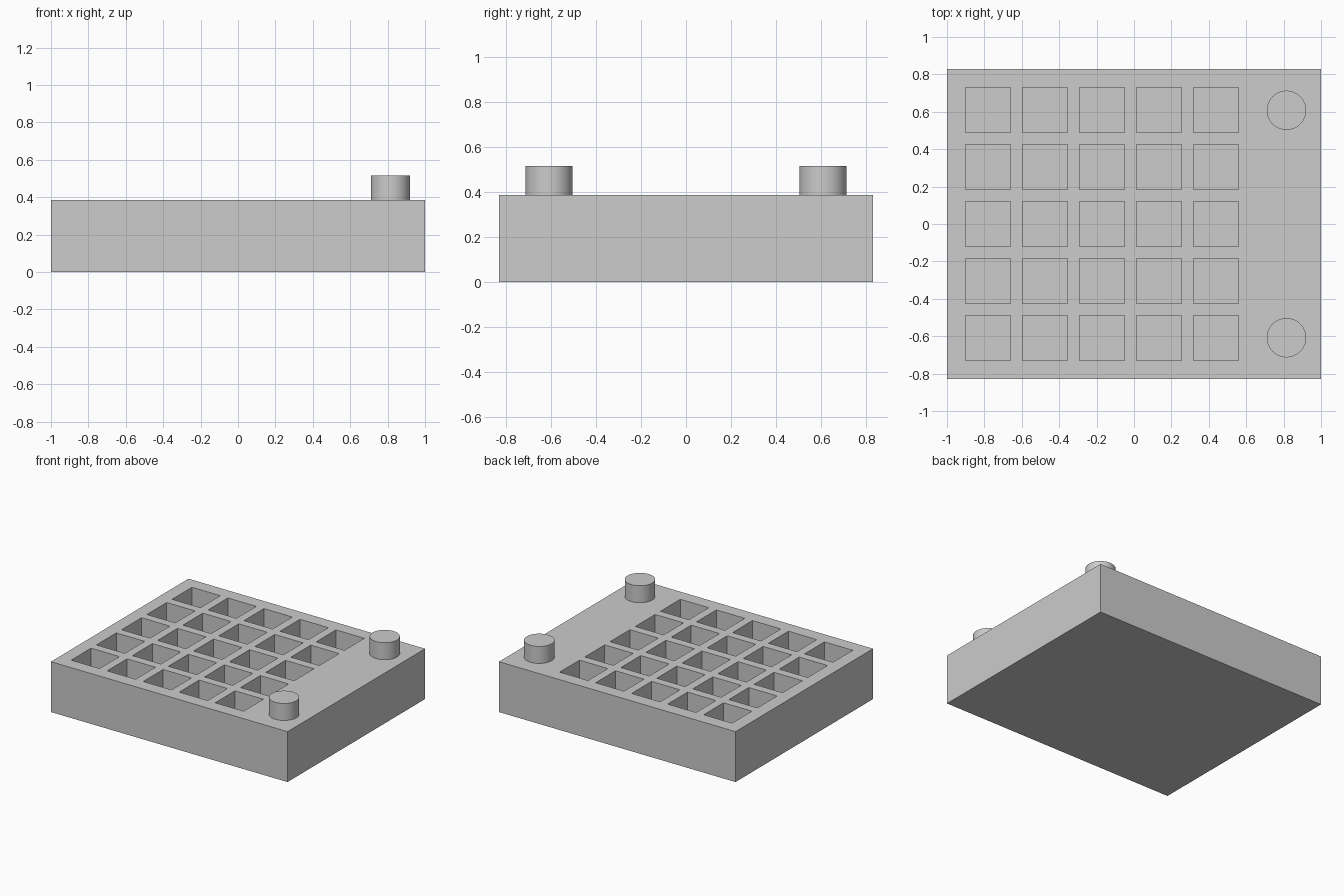
import bpy, bmesh, math
from mathutils import Matrix, Vector

if "Cube" in bpy.data.objects:
    bpy.data.objects.remove(bpy.data.objects["Cube"])

WIDTH, DEPTH, HEIGHT = 2.0, 1.66, 0.385
FLOOR = 0.08
PITCH, POCKET = 0.3045, 0.24
FIRST_X = -0.78
PEG_X, PEG_Y, PEG_R, PEG_TOP = 0.815, 0.608, 0.105, 0.515

grey = bpy.data.materials.new("plain grey")
grey.diffuse_color = (0.604, 0.604, 0.604, 1)
grey.use_nodes = True
grey.node_tree.nodes["Principled BSDF"].inputs["Base Color"].default_value = grey.diffuse_color


def add_box(bm, centre, size):
    m = Matrix.Translation(Vector(centre)) @ Matrix.Diagonal((*size, 1))
    bmesh.ops.create_cube(bm, size=1, matrix=m)


def to_object(bm, name):
    mesh = bpy.data.meshes.new(name)
    bm.to_mesh(mesh)
    bm.free()
    mesh.materials.append(grey)
    obj = bpy.data.objects.new(name, mesh)
    bpy.context.collection.objects.link(obj)
    return obj


# Solid tray block
bm = bmesh.new()
add_box(bm, (0, 0, HEIGHT / 2), (WIDTH, DEPTH, HEIGHT))
tray = to_object(bm, "tray_block")

# Five by five square pockets, open at the top
bm = bmesh.new()
top = HEIGHT + 0.1
for i in range(5):
    for j in range(5):
        add_box(bm, (FIRST_X + i * PITCH, (j - 2) * PITCH, (FLOOR + top) / 2),
                (POCKET, POCKET, top - FLOOR))
cutter = to_object(bm, "pocket_cutter")
cutter.hide_render = True
cutter.hide_set(True)

cut = tray.modifiers.new("pockets", 'BOOLEAN')
cut.operation = 'DIFFERENCE'
cut.solver = 'EXACT'
cut.object = cutter

# Two round pegs along the right side
for side, name in ((-1, "front_peg"), (1, "back_peg")):
    bpy.ops.mesh.primitive_cylinder_add(
        vertices=64, radius=PEG_R, depth=PEG_TOP - HEIGHT,
        location=(PEG_X, side * PEG_Y, (PEG_TOP + HEIGHT) / 2))
    peg = bpy.context.object
    peg.name = name
    peg.data.materials.append(grey)
    bpy.ops.object.shade_smooth_by_angle(angle=math.radians(30))
